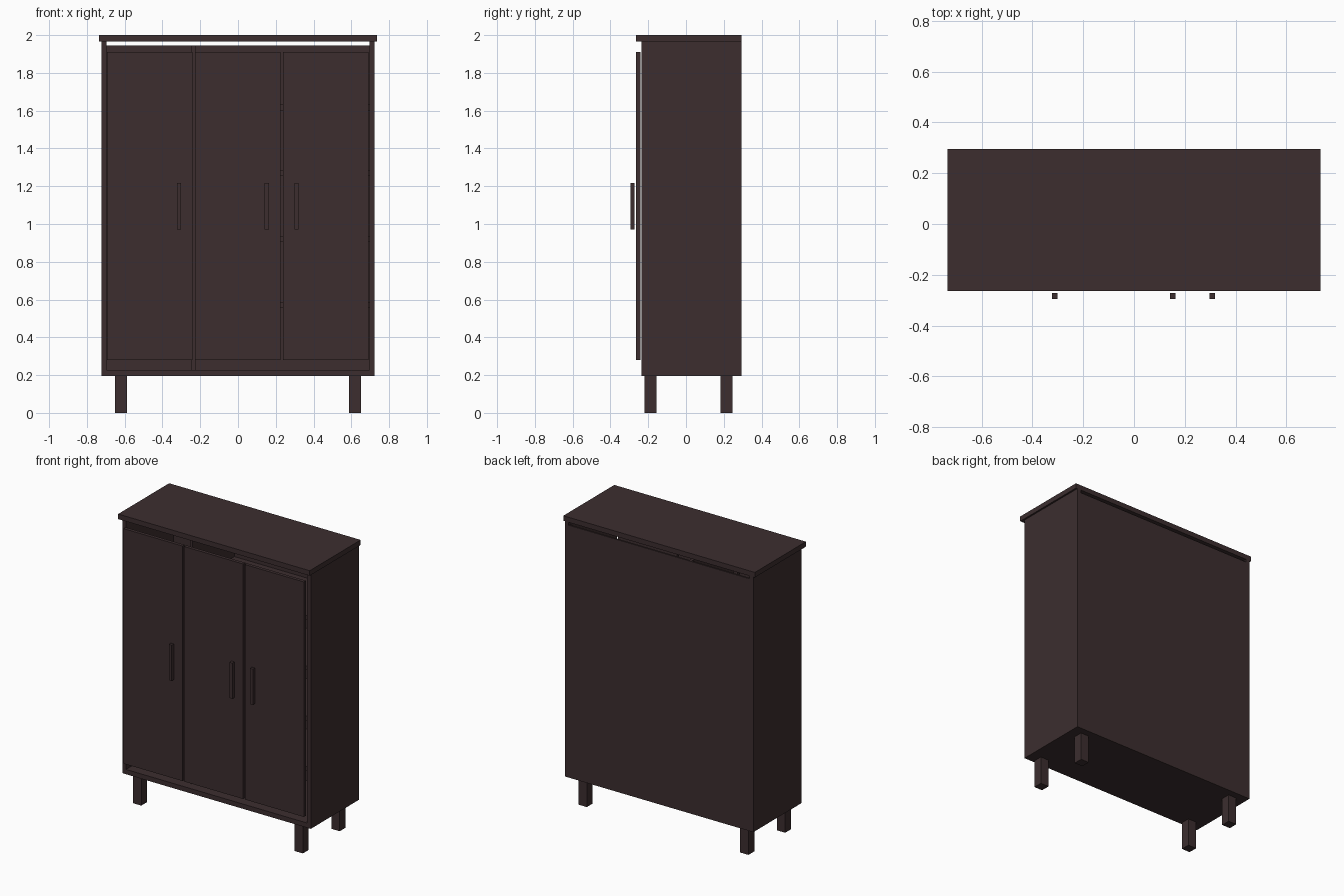
import bpy

default = bpy.data.objects.get("Cube")
if default:
    bpy.data.objects.remove(default, do_unlink=True)

wood = bpy.data.materials.new("dark_brown_wood")
wood.use_nodes = True
colour = (0.045, 0.027, 0.028, 1)
wood.diffuse_color = colour
wood.node_tree.nodes["Principled BSDF"].inputs["Base Color"].default_value = colour


def box(name, x, y, z):
    """Board spanning the given (min, max) ranges."""
    bpy.ops.mesh.primitive_cube_add(size=1)
    board = bpy.context.object
    board.name = board.data.name = name
    board.data.materials.append(wood)
    ranges = (x, y, z)
    for vertex in board.data.vertices:
        vertex.co = [r[0] if c < 0 else r[1] for c, r in zip(vertex.co, ranges)]
    return board


FRONT, BACK = -0.235, 0.295
FLOOR, CEILING = 0.195, 1.965
INNER = 0.695

# Carcass: top, bottom, sides and a back that stops short of the top
box("top_panel", (-0.735, 0.735), (-0.264, BACK), (CEILING, 2))
box("bottom_panel", (-INNER, INNER), (FRONT, BACK), (FLOOR, 0.228))
box("left_side_panel", (INNER, 0.723), (FRONT, BACK), (FLOOR, CEILING))
box("right_side_panel", (-0.723, -INNER), (FRONT, BACK), (FLOOR, CEILING))
box("back_panel", (-INNER, INNER), (0.283, BACK), (0.228, 1.945))

# Interior: one divider and evenly spaced shelves
box("divider", (-0.245, -0.226), (-0.175, 0.283), (0.228, 1.945))
for i in range(4):
    z = 0.57 + 0.349 * i
    box(f"shelf_{i + 1}", (-0.226, INNER), (-0.175, 0.283), (z - 0.015, z + 0.015))

# Doors, each with a bar handle standing just in front
doors = {"right": (-0.693, -0.24, -0.313),
         "middle": (-0.228, 0.225, 0.152),
         "left": (0.237, 0.69, 0.309)}
for side, (x0, x1, grip) in doors.items():
    box(f"{side}_door", (x0, x1), (-0.264, -0.241), (0.28, 1.91))
    box(f"{side}_handle", (grip - 0.011, grip + 0.011), (-0.295, -0.272), (0.97, 1.218))

# Square legs
for side, x in (("right", -0.62), ("left", 0.62)):
    for end, y in (("front", -0.188), ("back", 0.215)):
        box(f"{end}_{side}_leg", (x - 0.032, x + 0.032), (y - 0.032, y + 0.032), (0, FLOOR))
